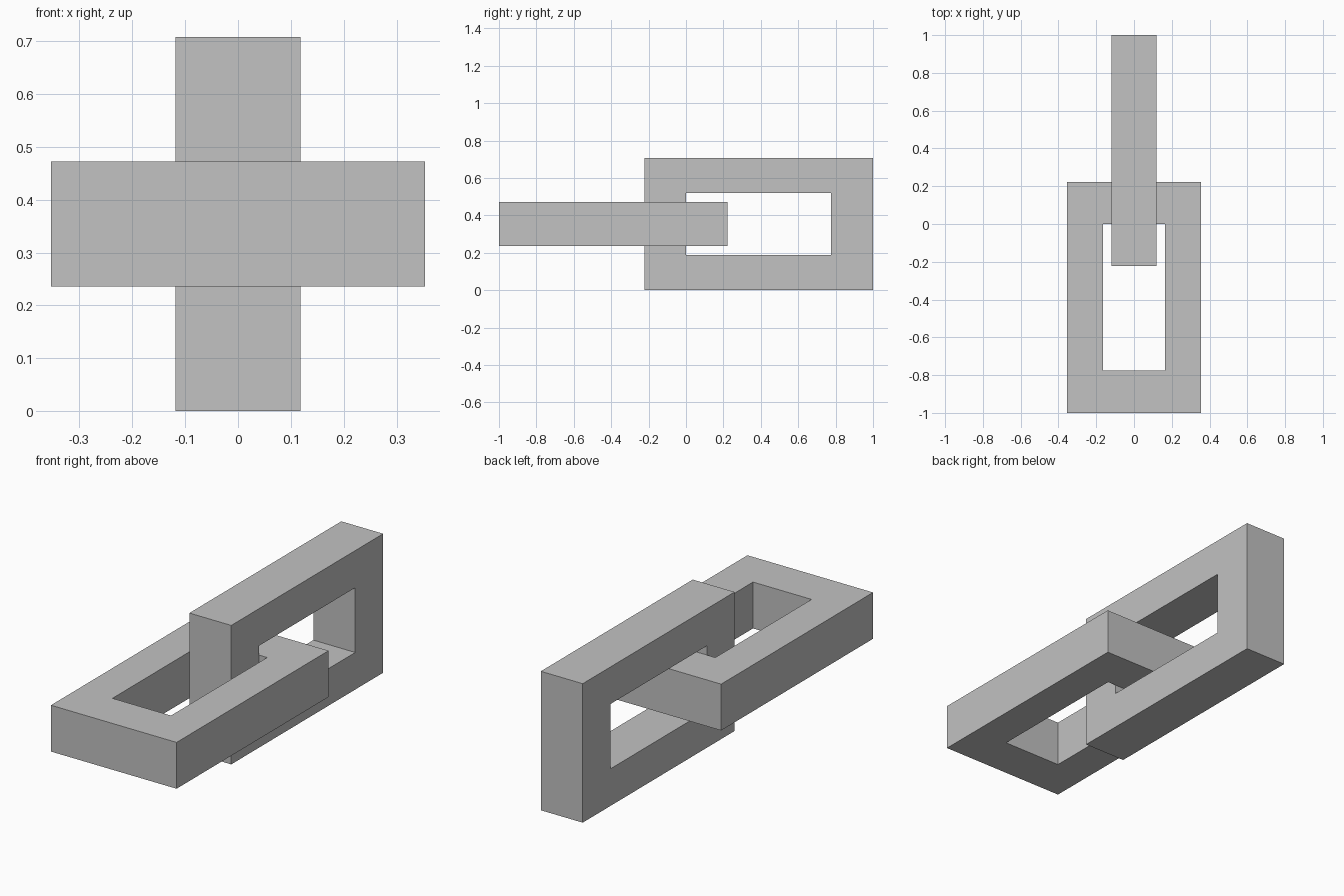
import bpy, bmesh
from mathutils import Matrix
from math import pi

cube = bpy.data.objects.get("Cube")
if cube:
    bpy.data.objects.remove(cube, do_unlink=True)

# Single plain grey
grey = bpy.data.materials.new("plain grey")
grey.use_nodes = True
colour = (0.54, 0.54, 0.54, 1)
grey.diffuse_color = colour
grey.node_tree.nodes["Principled BSDF"].inputs["Base Color"].default_value = colour

MID = 0.354      # half width of a link, also the centre height
THICK = 0.236


def rectangle(half_width, y0, y1):
    return [(-half_width, y0), (half_width, y0), (half_width, y1), (-half_width, y1)]


def make_link(name, turn):
    """Rectangular frame lying flat, then placed by the turn matrix."""
    bm = bmesh.new()
    rings = []
    for z in (-THICK / 2, THICK / 2):
        for loop in (rectangle(MID, -1, 0.223), rectangle(0.165, -0.775, 0)):
            rings.append([bm.verts.new((x, y, z)) for x, y in loop])
    low_out, low_in, top_out, top_in = rings
    # Bottom, top, outer wall and hole wall
    for a, b in ((low_in, low_out), (top_out, top_in),
                 (low_out, top_out), (top_in, low_in)):
        for i in range(4):
            j = (i + 1) % 4
            bm.faces.new((a[i], a[j], b[j], b[i]))
    bmesh.ops.recalc_face_normals(bm, faces=bm.faces)
    bm.transform(Matrix.Translation((0, 0, MID)) @ turn)
    mesh = bpy.data.meshes.new(name)
    bm.to_mesh(mesh)
    bm.free()
    mesh.materials.append(grey)
    bpy.context.collection.objects.link(bpy.data.objects.new(name, mesh))


# Flat link at the front, upright link at the back
make_link("flat_link", Matrix.Identity(4))
make_link("upright_link", Matrix.Rotation(pi, 4, 'Z') @ Matrix.Rotation(pi / 2, 4, 'Y'))
